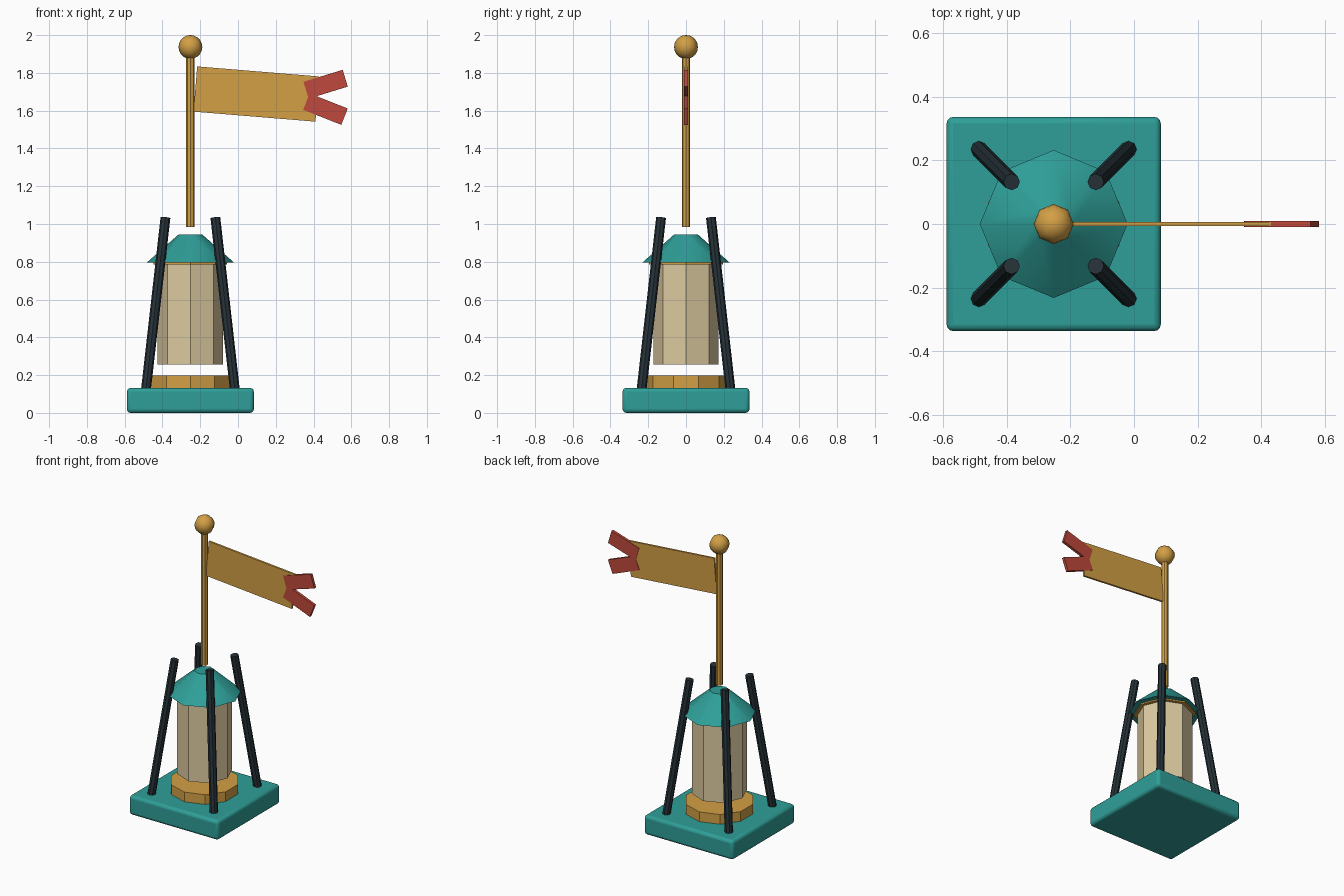
import bpy
from math import radians
from mathutils import Vector

if "Cube" in bpy.data.objects:
    bpy.data.objects.remove(bpy.data.objects["Cube"], do_unlink=True)

CX = -0.252  # tower axis


def material(name, r, g, b):
    m = bpy.data.materials.new(name)
    m.use_nodes = True
    m.diffuse_color = (r, g, b, 1)
    m.node_tree.nodes["Principled BSDF"].inputs["Base Color"].default_value = (r, g, b, 1)
    return m


teal = material("teal", 0.028, 0.345, 0.315)
gold = material("gold", 0.65, 0.35, 0.06)
red = material("red", 0.52, 0.065, 0.045)
cream = material("cream", 0.72, 0.59, 0.35)
charcoal = material("charcoal", 0.019, 0.032, 0.04)


def finish(name, mat):
    ob = bpy.context.object
    ob.name = name
    ob.data.materials.append(mat)
    return ob


def smooth(angle):
    bpy.ops.object.shade_smooth_by_angle(angle=radians(angle))


def prism(name, mat, sides, z0, z1, r0, r1=None):
    """Upright prism or truncated cone on the tower axis."""
    bpy.ops.mesh.primitive_cone_add(vertices=sides, radius1=r0, radius2=r0 if r1 is None else r1,
                                    depth=z1 - z0, location=(CX, 0, (z0 + z1) / 2))
    return finish(name, mat)


def box(name, mat, size, loc, tilt=0):
    """Box turned by tilt degrees upwards in the front plane."""
    bpy.ops.mesh.primitive_cube_add(size=1, location=loc, rotation=(0, -radians(tilt), 0))
    ob = finish(name, mat)
    ob.scale = size
    bpy.ops.object.transform_apply(location=False, rotation=False, scale=True)
    return ob


def rod(name, mat, a, b, radius):
    a, b = Vector(a), Vector(b)
    bpy.ops.mesh.primitive_cylinder_add(vertices=8, radius=radius, depth=(b - a).length,
                                        location=(a + b) / 2)
    ob = finish(name, mat)
    ob.rotation_euler = (b - a).to_track_quat("Z", "Y").to_euler()
    return ob


# Rounded square base
base = box("base", teal, (0.672, 0.672, 0.132), (CX, 0, 0.066))
bevel = base.modifiers.new("rounded_edges", "BEVEL")
bevel.width = 0.02
bevel.segments = 3
smooth(40)

# Tower: plinth, floating drum, collar and roof
prism("plinth", gold, 10, 0.12, 0.198, 0.217)
prism("drum", cream, 8, 0.255, 0.797, 0.173)
prism("collar", gold, 8, 0.786, 0.799, 0.195)
prism("roof", teal, 8, 0.795, 0.945, 0.232, 0.062)
smooth(40)

# Four leaning legs
for side, sx in (("left", 1), ("right", -1)):
    for end, sy in (("front", -1), ("back", 1)):
        rod(f"{end}_{side}_leg", charcoal,
            (CX + sx * 0.239, sy * 0.239, 0.09), (CX + sx * 0.132, sy * 0.132, 1.034), 0.026)

# Flagpole with ball
rod("flagpole", gold, (CX, 0, 0.985), (CX, 0, 1.91), 0.022)
bpy.ops.mesh.primitive_uv_sphere_add(segments=8, ring_count=10, radius=0.063,
                                     location=(CX, 0, 1.937))
finish("pole_ball", gold)
smooth(60)

# Banner and its forked tails
box("banner", gold, (0.648, 0.014, 0.24), (0.097, 0, 1.688), -4.7)
box("upper_tail", red, (0.217, 0.019, 0.093), (0.464, 0, 1.740), 17)
box("lower_tail", red, (0.217, 0.019, 0.093), (0.463, 0, 1.608), -21.5)
